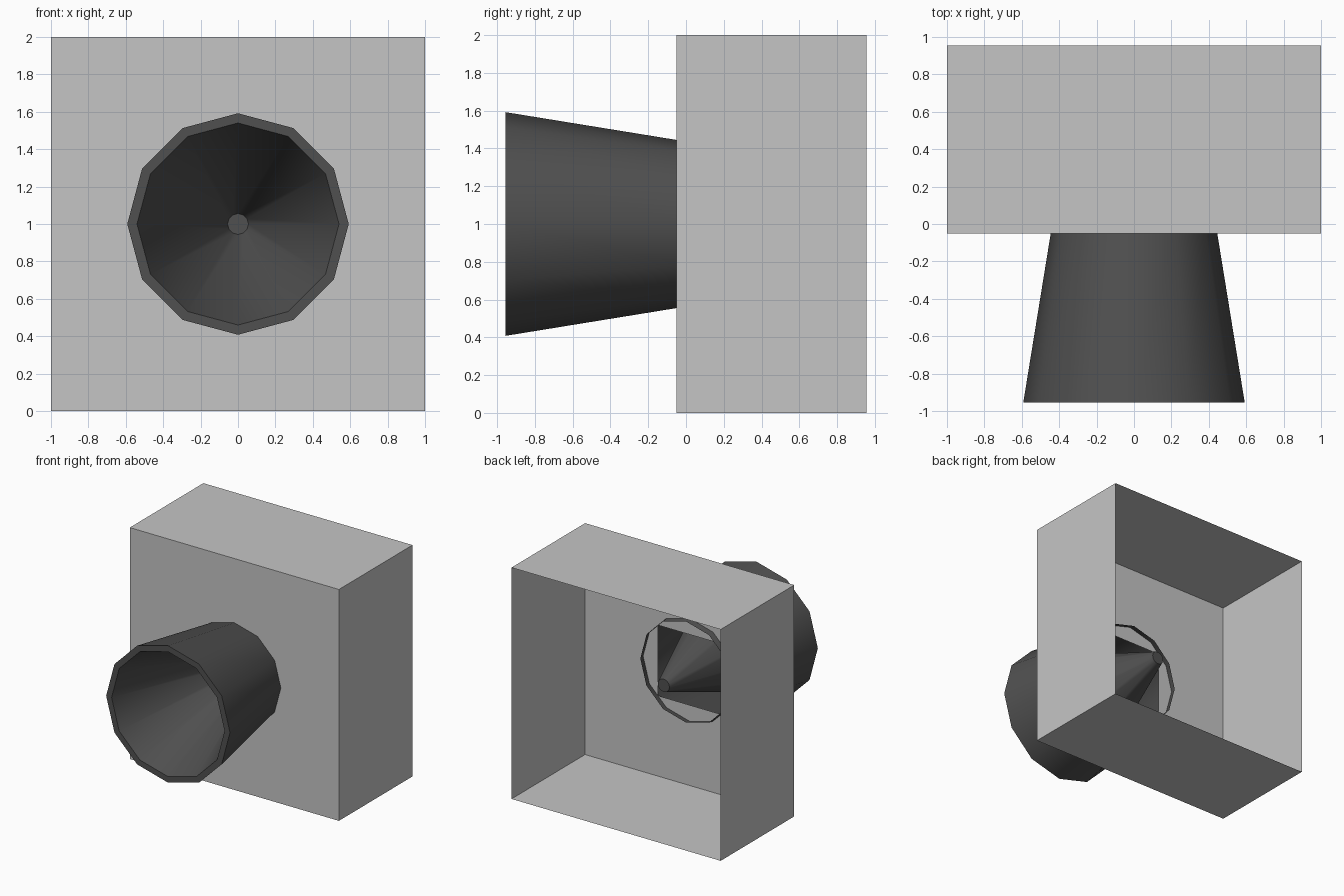
import bpy, bmesh, math

if "Cube" in bpy.data.objects:
    bpy.data.objects.remove(bpy.data.objects["Cube"])


def material(name, value):
    m = bpy.data.materials.new(name)
    m.diffuse_color = (value, value, value, 1)
    m.use_nodes = True
    m.node_tree.nodes["Principled BSDF"].inputs["Base Color"].default_value = m.diffuse_color
    return m


def make(name, bm, mat):
    mesh = bpy.data.meshes.new(name)
    bm.to_mesh(mesh)
    bm.free()
    mesh.materials.append(mat)
    ob = bpy.data.objects.new(name, mesh)
    bpy.context.collection.objects.link(ob)
    return ob


light_grey = material("light_grey", 0.56)
dark_grey = material("dark_grey", 0.08)

FRONT, BACK = -0.05, 0.955

# housing: thin-walled box, open at the back, square hole in the front wall
bm = bmesh.new()


def square(half, y):
    return [bm.verts.new((x * half, y, 1 + z * half))
            for x, z in ((-1, -1), (1, -1), (1, 1), (-1, 1))]


loops = [square(0.305, FRONT), square(1, FRONT), square(1, BACK)]
for a, b in zip(loops, loops[1:]):
    for i in range(4):
        j = (i + 1) % 4
        bm.faces.new((a[i], b[i], b[j], a[j]))
make("housing", bm, light_grey)

# horn: tapered outer tube, flat front rim, deep inner cone with a small end cap
SIDES = 12
profile = [(0.437, 0.0), (0.592, -0.955), (0.54, -0.955), (0.056, 0.305)]
bm = bmesh.new()
rings = [[bm.verts.new((r * math.cos(math.tau * i / SIDES), y,
                        1 + r * math.sin(math.tau * i / SIDES)))
          for i in range(SIDES)] for r, y in profile]
for a, b in zip(rings, rings[1:]):
    for i in range(SIDES):
        j = (i + 1) % SIDES
        bm.faces.new((a[i], a[j], b[j], b[i]))
bm.faces.new(rings[-1])
# consistent normals: outward on the tube, toward the front inside the cone
bmesh.ops.recalc_face_normals(bm, faces=bm.faces)
bm.normal_update()
rim = next(f for f in bm.faces if abs(f.normal.y) > 0.99
           and f.calc_center_median().y < -0.9)
if rim.normal.y > 0:
    bmesh.ops.reverse_faces(bm, faces=bm.faces)
horn = make("horn", bm, dark_grey)

bpy.context.view_layer.objects.active = horn
horn.select_set(True)
bpy.ops.object.shade_smooth_by_angle(angle=math.radians(40))
